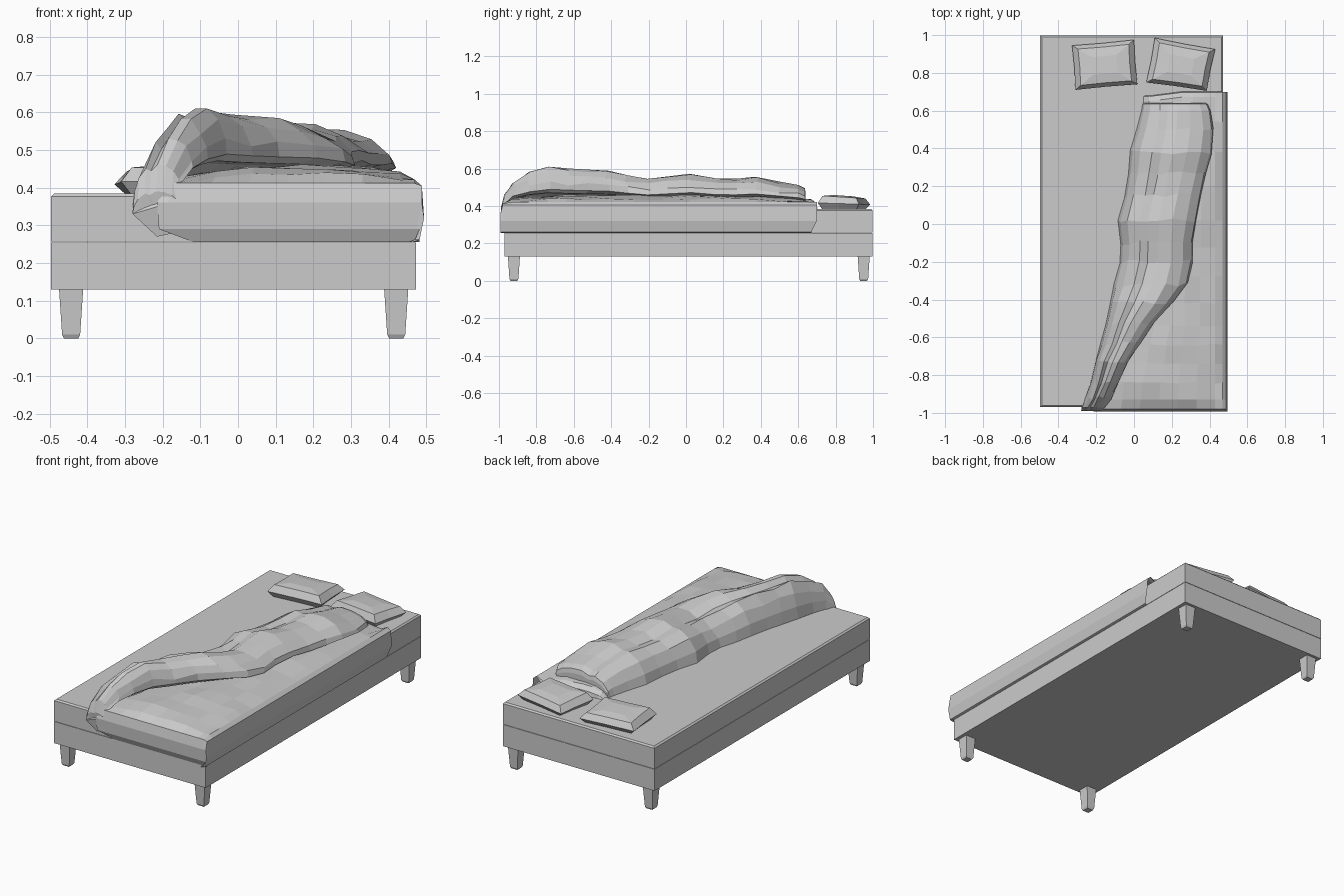
import bpy, bmesh, random

random.seed(4)


def finish(name, bm):
    bmesh.ops.remove_doubles(bm, verts=bm.verts, dist=0.0005)
    bmesh.ops.recalc_face_normals(bm, faces=bm.faces)
    me = bpy.data.meshes.new(name)
    bm.to_mesh(me)
    bm.free()
    ob = bpy.data.objects.new(name, me)
    bpy.context.collection.objects.link(ob)
    return ob


def loft(name, rings, closed=True, caps=True):
    bm = bmesh.new()
    vs = [[bm.verts.new(p) for p in r] for r in rings]
    n = len(vs[0])
    for a, b in zip(vs, vs[1:]):
        for i in range(n if closed else n - 1):
            j = (i + 1) % n
            bm.faces.new((a[i], a[j], b[j], b[i]))
    if caps:
        bm.faces.new(vs[0])
        bm.faces.new(vs[-1])
    return finish(name, bm)


def rect(x0, x1, y0, y1, z):
    return [(x0, y0, z), (x1, y0, z), (x1, y1, z), (x0, y1, z)]


# Bed base and mattress
loft("bed_base", [rect(-.497, .472, -.97, .998, z) for z in (.13, .255)])
loft("mattress", [rect(-.497, .472, -.97, .998, .257),
                  rect(-.497, .472, -.97, .998, .376),
                  rect(-.488, .464, -.962, .99, .384)])

# Tapered legs
for side, x in (("left", -.443), ("right", .42)):
    for end, y in (("front", -.92), ("back", .95)):
        loft(f"{end}_{side}_leg",
             [rect(x - w, x + w, y - w, y + w, z)
              for w, z in ((.019, 0), (.024, .01), (.032, .13))])


# Pillows: plump slabs on four corners
def pillow(name, corners):
    cx = sum(c[0] for c in corners) / 4
    cy = sum(c[1] for c in corners) / 4

    def ring(s, z, tilt=0):
        pts = []
        for k in range(4):
            (ax, ay), (bx, by) = corners[k], corners[(k + 1) % 4]
            for t, q in ((0, 1), (.5, .98)):
                x, y = ax + (bx - ax) * t, ay + (by - ay) * t
                pts.append((cx + (x - cx) * s * q, cy + (y - cy) * s * q,
                            z - tilt * (y - cy)))
        return pts
    loft(name, [ring(.84, .384), ring(1, .412, .03), ring(.82, .447, .05),
                ring(.4, .455, .03)])


pillow("left_pillow", [(-.31, .71), (.018, .74), (0, .975), (-.328, .945)])
pillow("right_pillow", [(.065, .75), (.385, .705), (.43, .925), (.11, .985)])

# Lower duvet layer: y, left edge, top height, height limit
rows = [(-.972, -.12, .45, .256), (-.988, -.21, .45, .29), (-.992, -.215, .45, .36),
        (-.98, -.20, .45, .412), (-.93, -.19, .44, .44), (-.84, -.18, .452, 1),
        (-.74, -.14, .455, 1), (-.64, -.12, .46, 1), (-.54, -.08, .455, 1),
        (-.42, -.09, .46, 1), (-.28, -.07, .455, 1), (-.12, -.06, .455, 1),
        (.02, -.05, .46, 1), (.2, -.02, .455, 1), (.38, .01, .455, 1),
        (.54, .03, .45, 1), (.65, .05, .435, 1), (.675, .05, .42, .415),
        (.68, .06, .42, .386)]
rings = []
for y, xl, top, lim in rows:
    ring = [(xl, y, min(.386, lim))]
    for k in range(7):
        u = k / 6
        x = xl + .03 + (.43 - xl - .03) * u
        z = top - .02 * (2 * u - 1) ** 2 + random.uniform(-.007, .007)
        ring.append((x, y + (.022 * min(1, u * 2) if y > .6 else random.uniform(-.006, .006) if lim == 1 else 0),
                     min(z, lim)))
    for x, z in ((.468, .422), (.488, .405), (.494, .32), (.482, .262), (.465, .256)):
        yy = y + (.02 if z > .3 else -.01) if y > .6 else y
        xx = x - .012 if lim < .3 else x
        zz = z if y > .6 else min(z, lim)
        ring.append((xx, yy, zz))
    rings.append(ring)
loft("duvet_lower_layer", rings, closed=False, caps=False)

# Folded-back duvet ridge: y, left, right, base, top
ridge = [(-.975, -.215, -.13, .27, .30), (-.99, -.28, -.16, .33, .39),
         (-.972, -.278, -.155, .36, .46), (-.92, -.255, -.12, .386, .53),
         (-.84, -.23, -.08, .386, .582), (-.73, -.205, -.03, .386, .61),
         (-.63, -.175, .04, .386, .60), (-.53, -.15, .11, .386, .594),
         (-.42, -.125, .21, .386, .588), (-.32, -.105, .285, .386, .565),
         (-.2, -.075, .31, .386, .545), (-.1, -.07, .31, .386, .558),
         (.02, -.085, .33, .386, .572), (.15, -.05, .355, .386, .548),
         (.27, -.03, .38, .386, .546), (.38, -.02, .41, .386, .556),
         (.5, .015, .42, .386, .53), (.6, .04, .405, .386, .512),
         (.635, .045, .39, .386, .495), (.64, .05, .38, .386, .47)]
# Cross-section: share of width, share of height; the right lip overhangs
section = [(0, 0), (.03, .32), (.12, .66), (.27, .9), (.38, .84), (.52, 1),
           (.7, .97), (.87, .84), (.98, .62), (1, .46), (.86, .38), (.6, .36)]
rings = []
for i, (y, xl, xr, base, top) in enumerate(ridge):
    ring = []
    for k, (u, h) in enumerate(section):
        j = random.uniform(-.05, .04) if 1 < k < 9 and k != 5 and 2 < i < 18 else 0
        ring.append((xl + (xr - xl) * u,
                     y + (random.uniform(-.012, .012) if 2 < i < 17 else 0),
                     base + (top - base) * min(1, h + j)))
    rings.append(ring)
loft("duvet_folded_ridge", rings)
